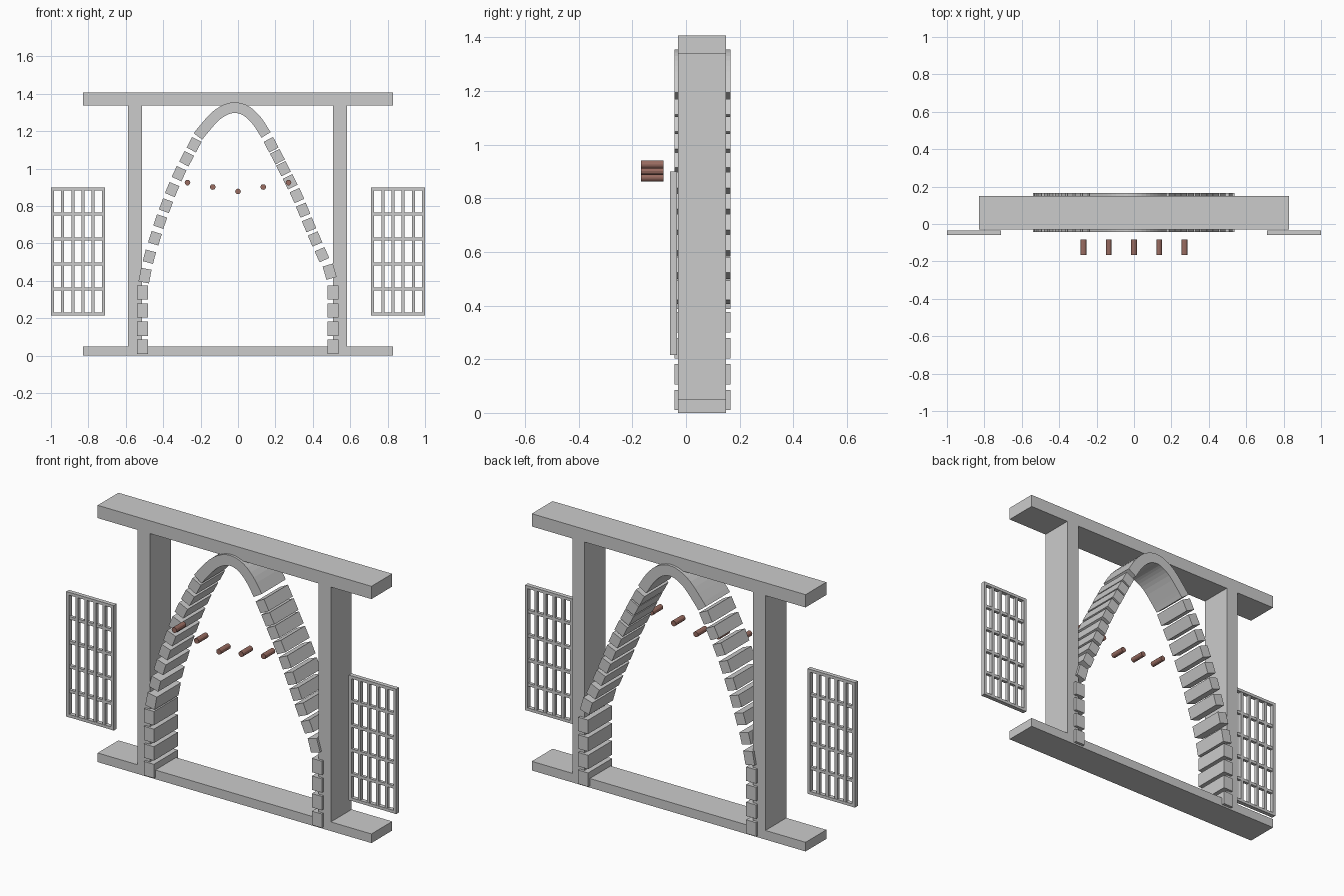
import bpy
import math
from mathutils import Vector

if "Cube" in bpy.data.objects:
    bpy.data.objects.remove(bpy.data.objects["Cube"])


def mesh_object(name, verts, faces):
    me = bpy.data.meshes.new(name)
    me.from_pydata(verts, [], faces)
    me.update()
    ob = bpy.data.objects.new(name, me)
    bpy.context.collection.objects.link(ob)
    return ob


def boxes(name, spans):
    """One object made of axis-aligned boxes (x0, x1, y0, y1, z0, z1)."""
    verts, faces = [], []
    for x0, x1, y0, y1, z0, z1 in spans:
        n = len(verts)
        verts += [(x, y, z) for z in (z0, z1)
                  for x, y in ((x0, y0), (x1, y0), (x1, y1), (x0, y1))]
        faces += [[n + i for i in f] for f in
                  ((3, 2, 1, 0), (4, 5, 6, 7), (0, 1, 5, 4),
                   (1, 2, 6, 5), (2, 3, 7, 6), (3, 0, 4, 7))]
    return mesh_object(name, verts, faces)


def strip(name, path, width, y0, y1):
    """Sweep a rectangle along a path of (x, z) points, ends capped."""
    verts, faces = [], []
    last = len(path) - 1
    for i, p in enumerate(path):
        t = (path[min(i + 1, last)] - path[max(i - 1, 0)]).normalized()
        side = Vector((-t.y, t.x)) * width / 2
        o, n = p + side, p - side
        verts += [(o.x, y0, o.y), (n.x, y0, n.y), (n.x, y1, n.y), (o.x, y1, o.y)]
    for i in range(last):
        a = 4 * i
        for k in range(4):
            j = (k + 1) % 4
            faces.append((a + k, a + j, a + 4 + j, a + 4 + k))
    faces += [(3, 2, 1, 0), tuple(4 * last + k for k in range(4))]
    return mesh_object(name, verts, faces)


def catmull(pts, steps):
    ext = [pts[0] * 2 - pts[1]] + pts + [pts[-1] * 2 - pts[-2]]
    out = []
    for a, b, c, d in zip(ext, ext[1:], ext[2:], ext[3:]):
        for s in range(steps):
            t = s / steps
            out.append(0.5 * (2 * b + (c - a) * t + (2 * a - 5 * b + 4 * c - d) * t * t
                              + (3 * b - a - 3 * c + d) * t ** 3))
    return out + [pts[-1]]


# Frame: sill, lintel and two posts
Y0, Y1 = -0.03, 0.15
boxes("sill", [(-0.83, 0.83, Y0, Y1, 0, 0.05)])
boxes("lintel", [(-0.83, 0.83, Y0, Y1, 1.337, 1.407)])
boxes("left_post", [(-0.587, -0.512, Y0, Y1, 0.05, 1.337)])
boxes("right_post", [(0.509, 0.584, Y0, Y1, 0.05, 1.337)])

# Arch stones: straight piers, then leaning stones up each side
A0, A1 = -0.043, 0.165
left = [(-0.497, 0.428), (-0.474, 0.529), (-0.444, 0.628), (-0.416, 0.717),
        (-0.385, 0.802), (-0.352, 0.888), (-0.315, 0.973), (-0.275, 1.053),
        (-0.235, 1.128)]
right = [(0.490, 0.449), (0.449, 0.540), (0.412, 0.624), (0.380, 0.700),
         (0.348, 0.778), (0.315, 0.856), (0.279, 0.930), (0.243, 1.000),
         (0.211, 1.064), (0.177, 1.128)]
crown = [(-0.214, 1.172), (-0.187, 1.206), (-0.123, 1.278), (-0.064, 1.316),
         (-0.010, 1.326), (0.048, 1.306), (0.102, 1.254), (0.150, 1.180)]
for label, px, stones, tip in (("left", -0.51, left, crown[0]),
                               ("right", 0.508, right, crown[-1])):
    for i in range(4):
        z = 0.048 + 0.0965 * i
        boxes(f"{label}_pier_stone_{i + 1}",
              [(px - 0.03, px + 0.03, A0, A1, z - 0.038, z + 0.038)])
    chain = [Vector((px, 0.338))] + [Vector(p) for p in stones] + [Vector(tip)]
    for i in range(1, len(chain) - 1):
        t = (chain[i + 1] - chain[i - 1]).normalized()
        h = 0.037 if i == 1 else 0.032
        strip(f"{label}_arch_stone_{i}", [chain[i] - t * h, chain[i] + t * h],
              0.057, A0, A1)

# Continuous crown of the arch
strip("arch_crown", catmull([Vector(p) for p in crown], 3), 0.057, A0, A1)

# Lattice panels on either side
for label, x0 in (("left", -1.0), ("right", 0.712)):
    w, zb, zt, b = 0.288, 0.215, 0.9, 0.016
    bars = []
    for i in range(6):
        x = x0 + (w - b) * i / 5
        z = zb + (zt - zb - b) * i / 5
        inset = 0 if i in (0, 5) else 0.003
        bars.append((x, x + b, -0.059 + inset, -0.034 - inset, zb, zt))
        bars.append((x0, x0 + w, -0.058 + inset, -0.035 - inset, z, z + b))
    boxes(f"{label}_lattice_panel", bars)

# Row of reddish-brown pegs in front of the opening
mat = bpy.data.materials.new("peg_brown")
mat.diffuse_color = (0.32, 0.15, 0.12, 1)
mat.use_nodes = True
mat.node_tree.nodes["Principled BSDF"].inputs["Base Color"].default_value = mat.diffuse_color
for i in range(5):
    k = i - 2
    bpy.ops.mesh.primitive_cylinder_add(
        vertices=12, radius=0.015, depth=0.083,
        location=(0.135 * k, -0.1255, 0.878 + 0.0235 * abs(k)),
        rotation=(math.pi / 2, 0, 0))
    peg = bpy.context.object
    peg.name = f"peg_{i + 1}"
    peg.data.materials.append(mat)
